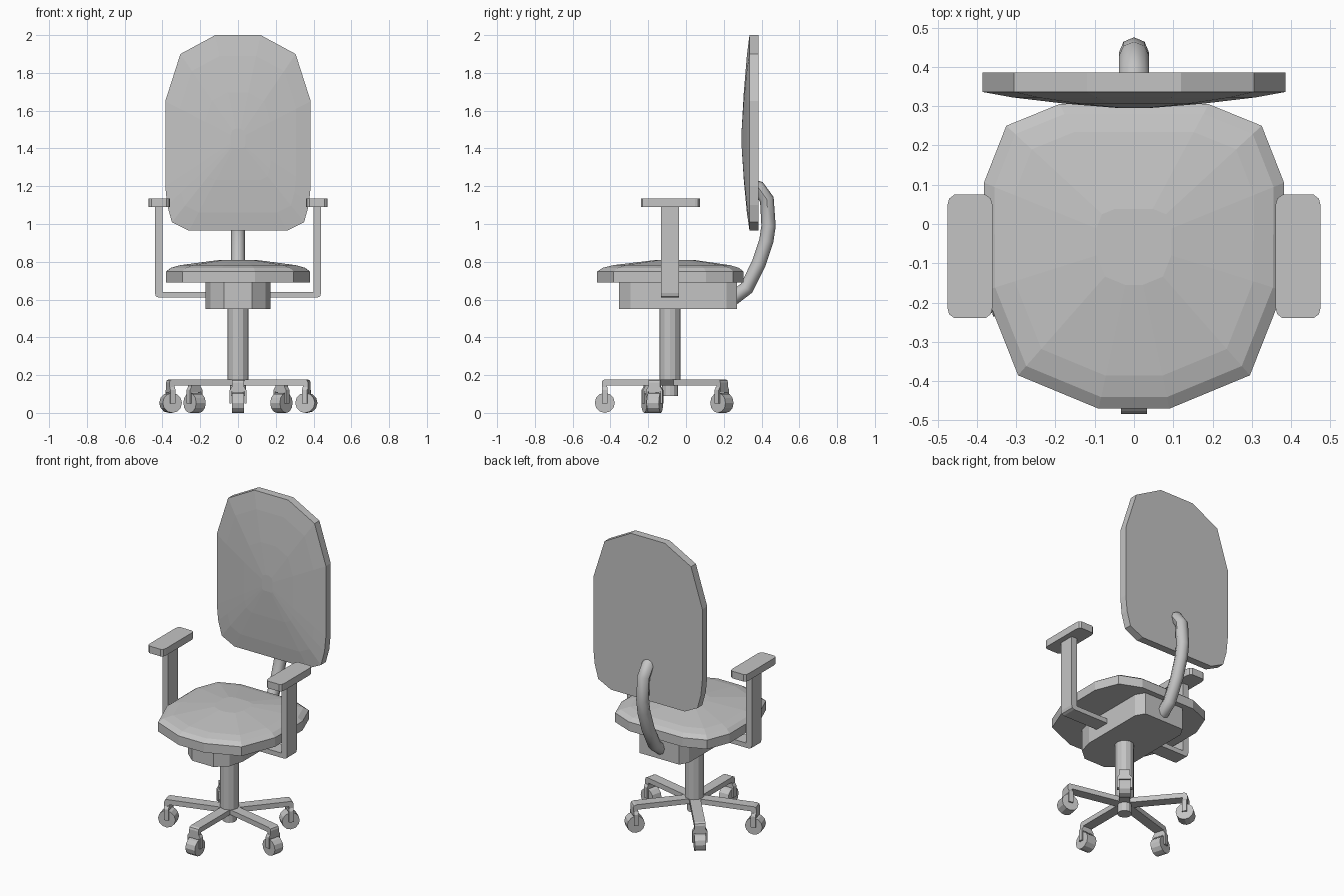
import bpy, bmesh
from math import atan2, hypot
from mathutils import Matrix, Vector

if "Cube" in bpy.data.objects:
    bpy.data.objects.remove(bpy.data.objects["Cube"])

grey = bpy.data.materials.new("light_grey")
grey.use_nodes = True
colour = (0.55, 0.55, 0.55, 1)
grey.diffuse_color = colour
grey.node_tree.nodes["Principled BSDF"].inputs["Base Color"].default_value = colour

FLAT = Matrix.Identity(4)
# Outline in x and z, depth along y
UPRIGHT = Matrix(((1, 0, 0, 0), (0, 0, 1, 0), (0, 1, 0, 0), (0, 0, 0, 1)))


def finish(name, bm, matrix=FLAT):
    bmesh.ops.transform(bm, matrix=matrix, verts=bm.verts)
    bmesh.ops.recalc_face_normals(bm, faces=bm.faces)
    mesh = bpy.data.meshes.new(name)
    bm.to_mesh(mesh)
    bm.free()
    mesh.materials.append(grey)
    obj = bpy.data.objects.new(name, mesh)
    bpy.context.scene.collection.objects.link(obj)
    return obj


def loft(name, outline, layers, centre=(0, 0), matrix=FLAT):
    """Stack scaled copies of an outline; layers are (scale, depth)."""
    bm = bmesh.new()
    c = Vector(centre)
    rings = []
    for scale, depth in layers:
        flat = [c + (Vector(p) - c) * scale for p in outline]
        rings.append([bm.verts.new((p.x, p.y, depth)) for p in flat])
    n = len(outline)
    for a, b in zip(rings, rings[1:]):
        for i in range(n):
            j = (i + 1) % n
            bm.faces.new((a[i], a[j], b[j], b[i]))
    bm.faces.new(rings[0])
    bm.faces.new(rings[-1])
    return finish(name, bm, matrix)


def prism(name, outline, lo, hi, matrix=FLAT):
    return loft(name, outline, [(1, lo), (1, hi)], matrix=matrix)


def symmetric(half):
    return half + [(-x, y) for x, y in reversed(half)]


def cylinder(name, radius, depth, sides, matrix):
    bm = bmesh.new()
    bmesh.ops.create_cone(bm, cap_ends=True, segments=sides, radius1=radius,
                          radius2=radius, depth=depth)
    return finish(name, bm, matrix)


# Domed seat cushion
seat = symmetric([(0.09, -0.47), (0.295, -0.385), (0.38, -0.17),
                  (0.382, 0.105), (0.325, 0.25), (0.19, 0.305)])
loft("seat", seat, [(1, 0.69), (1, 0.748), (0.93, 0.768), (0.8, 0.782), (0.25, 0.81)],
     centre=(0, -0.05))

# Backrest with a shallow pointed front
back = symmetric([(0.26, 0.965), (0.35, 1.01), (0.375, 1.1), (0.385, 1.2),
                  (0.385, 1.65), (0.305, 1.9), (0.12, 2.0)])
loft("backrest", back, [(1, 0.385), (1, 0.336), (0.8, 0.322), (0.45, 0.306), (0.1, 0.295)],
     centre=(0, 1.45), matrix=UPRIGHT)

# Housing under the seat
housing = symmetric([(0.075, -0.355), (0.145, -0.295), (0.172, -0.2),
                     (0.172, 0.215), (0.14, 0.27)])
prism("seat_housing", housing, 0.55, 0.69)

# Curved tube holding the backrest
curve = bpy.data.curves.new("back_support", "CURVE")
curve.dimensions = "3D"
curve.bevel_depth = 0.038
curve.bevel_resolution = 2
curve.use_fill_caps = True
path = [(0.22, 0.605), (0.255, 0.61), (0.32, 0.66), (0.385, 0.79), (0.425, 0.91),
        (0.437, 0.99), (0.428, 1.13), (0.385, 1.19), (0.35, 1.2)]
spline = curve.splines.new("POLY")
spline.points.add(len(path) - 1)
for point, (y, z) in zip(spline.points, path):
    point.co = (0, y, z, 1)
temp = bpy.data.objects.new("tube_path", curve)
bpy.context.scene.collection.objects.link(temp)
bpy.context.view_layer.update()
bm = bmesh.new()
bm.from_mesh(temp.to_mesh())
bpy.data.objects.remove(temp)
tube = finish("back_support", bm)
bpy.context.view_layer.objects.active = tube
tube.select_set(True)
bpy.ops.object.shade_smooth_by_angle(angle=0.8)
tube.select_set(False)

# Armrests: bent bracket and rounded pad
bracket = [(0.15, 0.61), (0.42, 0.61), (0.435, 0.617), (0.44, 0.635), (0.44, 1.095),
           (0.4, 1.095), (0.4, 0.64), (0.15, 0.64)]
pad = []
for sx, sy in ((1, 1), (-1, 1), (-1, -1), (1, -1)):
    corner = [(0.0575, 0.13), (0.053, 0.147), (0.04, 0.157)]
    if sx * sy < 0:
        corner.reverse()
    pad += [(0.4175 + sx * x, -0.0825 + sy * y) for x, y in corner]
for side, s in (("left", 1), ("right", -1)):
    mirror = Matrix.Diagonal((s, 1, 1, 1))
    prism(side + "_arm_bracket", bracket, -0.132, -0.036, mirror @ UPRIGHT)
    prism(side + "_arm_pad", pad, 1.09, 1.135, mirror)

# Central column and hub
HUB = Vector((0, -0.085, 0))
cylinder("column", 0.055, 0.4, 12, Matrix.Translation(HUB + Vector((0, 0, 0.37))))
cylinder("hub", 0.042, 0.1, 12, Matrix.Translation(HUB + Vector((0, 0, 0.14))))

# Five base legs, each with a forked caster
casters = {"front": (0, -0.43), "left": (0.362, -0.165), "right": (-0.357, -0.19),
           "back_left": (0.23, 0.19), "back_right": (-0.23, 0.19)}
for name, (x, y) in casters.items():
    dx, dy = x - HUB.x, y - HUB.y
    r = hypot(dx, dy)
    place = Matrix.Translation(HUB) @ Matrix.Rotation(atan2(dy, dx), 4, "Z")
    leg = [(0, 0.178), (r, 0.178), (r + 0.012, 0.172), (r + 0.016, 0.16),
           (r + 0.016, 0.108), (r - 0.012, 0.108), (r - 0.012, 0.146), (0, 0.146)]
    prism(name + "_leg", leg, -0.032, 0.032, place @ UPRIGHT)
    fork = [(-0.044, 0.05), (-0.044, 0.12), (-0.034, 0.136), (0.034, 0.136),
            (0.044, 0.12), (0.044, 0.05), (0.034, 0.05), (0.034, 0.112),
            (-0.034, 0.112), (-0.034, 0.05)]
    turn = Matrix.Translation((r, 0, 0)) @ Matrix.Rotation(1.5708, 4, "Z")
    prism(name + "_fork", fork, -0.014, 0.014, place @ turn @ UPRIGHT)
    axle = Matrix.Translation((r, 0, 0.053)) @ Matrix.Rotation(1.5708, 4, "X")
    cylinder(name + "_wheel", 0.053, 0.066, 12, place @ axle)
